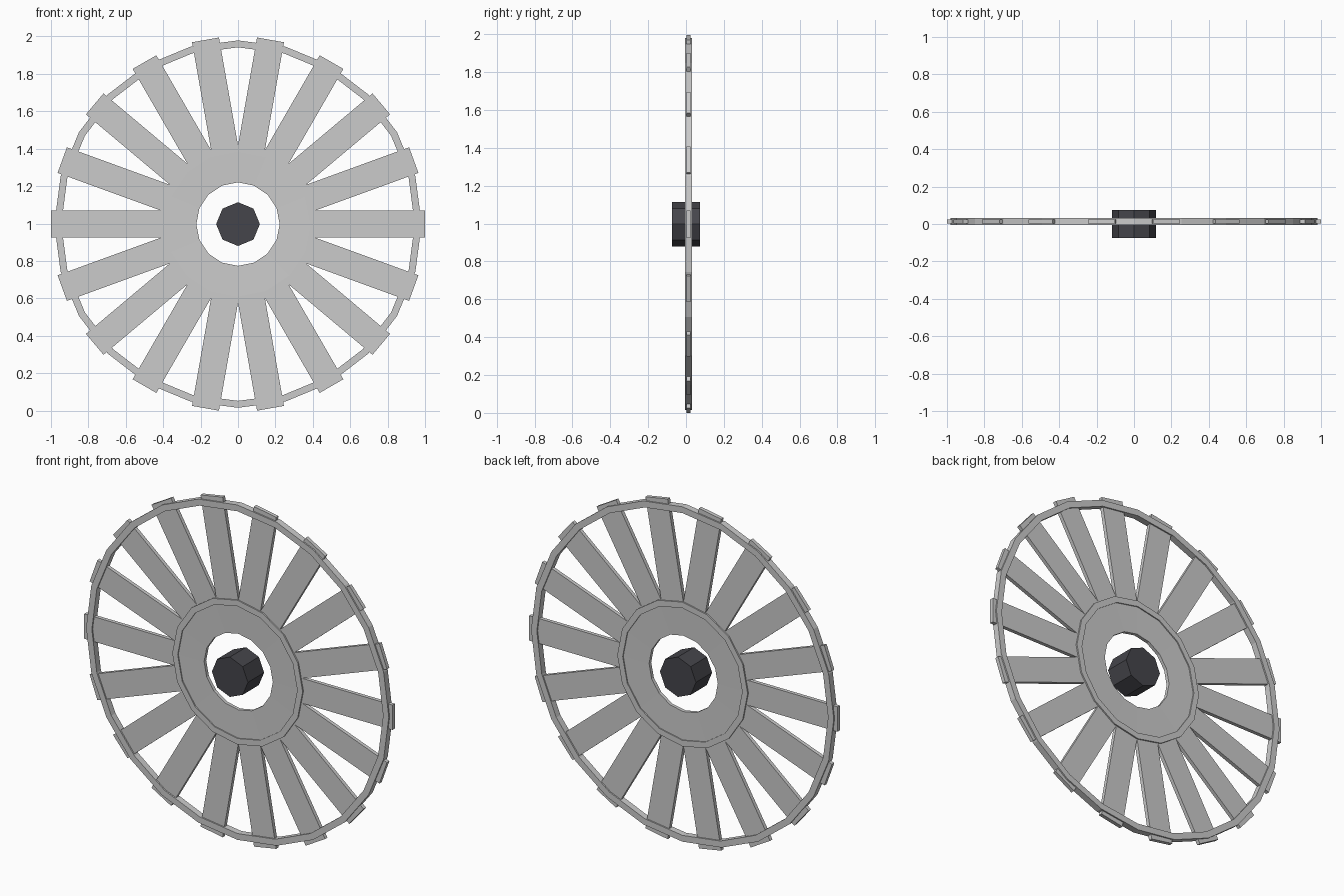
import bpy, bmesh
from math import sin, cos, pi, radians
from mathutils import Matrix

if "Cube" in bpy.data.objects:
    bpy.data.objects.remove(bpy.data.objects["Cube"])

CZ = 0.997   # wheel axis height
CY = 0.014   # mid-plane of the wheel


def make_object(name, bm):
    bmesh.ops.recalc_face_normals(bm, faces=bm.faces)
    mesh = bpy.data.meshes.new(name)
    bm.to_mesh(mesh)
    bm.free()
    obj = bpy.data.objects.new(name, mesh)
    bpy.context.collection.objects.link(obj)
    return obj


def lathe_ring(name, profile, sides):
    """Sweep a closed (radius, y) profile around the wheel axis."""
    bm = bmesh.new()
    loops = []
    for i in range(sides):
        a = 2 * pi * i / sides
        loops.append([bm.verts.new((r * cos(a), CY + y, CZ + r * sin(a)))
                      for r, y in profile])
    n = len(profile)
    for i in range(sides):
        p, q = loops[i], loops[(i + 1) % sides]
        for j in range(n):
            k = (j + 1) % n
            bm.faces.new((p[j], p[k], q[k], q[j]))
    return make_object(name, bm)


def band(r_in, r_out, half_in, half_out):
    return [(r_in, -half_in), (r_out, -half_out),
            (r_out, half_out), (r_in, half_in)]


# Outer rim, inner ring and the hub plate with its round opening
lathe_ring("outer_rim", band(0.945, 0.982, 0.019, 0.019), 24)
lathe_ring("inner_ring", band(0.388, 0.423, 0.019, 0.019), 16)
lathe_ring("hub_plate", band(0.223, 0.40, 0.010, 0.013), 16)

# Eighteen flat spokes poking slightly through the rim
for i in range(18):
    bm = bmesh.new()
    bmesh.ops.create_cube(bm, size=1)
    bm.transform(Matrix.Translation((0, CY, CZ))
                 @ Matrix.Rotation(radians(20 * i), 4, 'Y')
                 @ Matrix.Translation((0.698, 0, 0))
                 @ Matrix.Diagonal((0.604, 0.022, 0.146, 1)))
    make_object(f"spoke_{i + 1}", bm)

# Octagonal axle floating in the middle
bm = bmesh.new()
bmesh.ops.create_cone(bm, cap_ends=True, segments=8,
                      radius1=0.117, radius2=0.117, depth=0.15)
bm.transform(Matrix.Translation((0, 0, CZ)) @ Matrix.Rotation(pi / 2, 4, 'X'))
axle = make_object("axle", bm)
dark = bpy.data.materials.new("dark_metal")
dark.diffuse_color = (0.06, 0.06, 0.07, 1)
dark.use_nodes = True
dark.node_tree.nodes["Principled BSDF"].inputs["Base Color"].default_value = dark.diffuse_color
axle.data.materials.append(dark)
